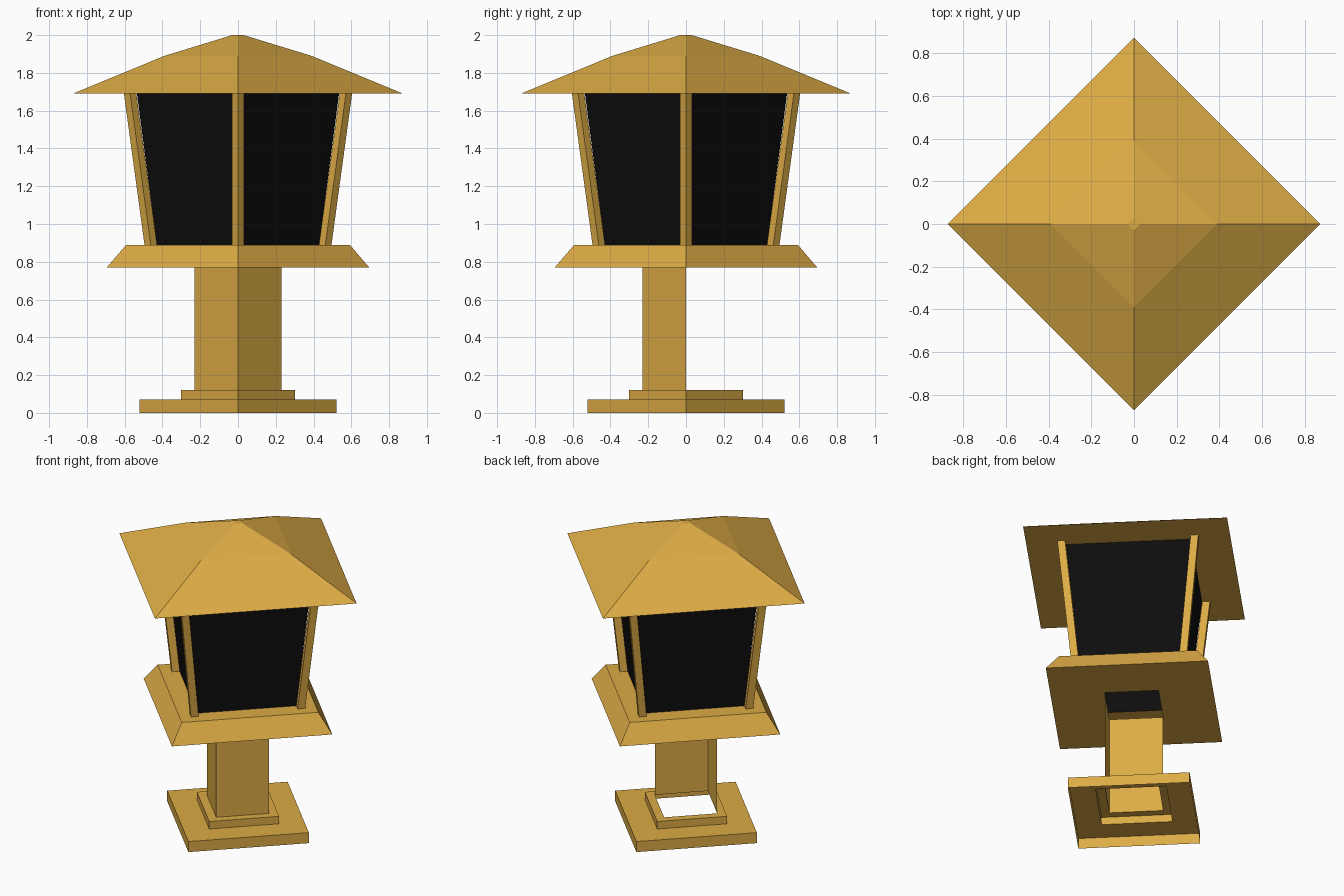
import bpy
from math import cos, sin, pi

if "Cube" in bpy.data.objects:
    bpy.data.objects.remove(bpy.data.objects["Cube"])


def material(name, colour):
    m = bpy.data.materials.new(name)
    m.diffuse_color = (*colour, 1)
    m.use_nodes = True
    m.node_tree.nodes["Principled BSDF"].inputs["Base Color"].default_value = m.diffuse_color
    return m


BRASS = material("brass", (0.72, 0.41, 0.06))
BLACK = material("black_glass", (0.004, 0.004, 0.004))


def square_loft(name, profile, mat, sides=(0, 1, 2, 3), cap=False, centres=None):
    """Loft a diamond-turned square through (radius, z) pairs."""
    centres = centres or [(0, 0)] * len(profile)
    verts = [(cx + r * cos(k * pi / 2), cy + r * sin(k * pi / 2), z)
             for (r, z), (cx, cy) in zip(profile, centres) for k in range(4)]
    faces = []
    for level in range(len(profile) - 1):
        a, b = 4 * level, 4 * level + 4
        for k in sides:
            n = (k + 1) % 4
            faces.append((a + k, a + n, b + n, b + k))
    if cap:
        top = 4 * (len(profile) - 1)
        faces.append((top, top + 1, top + 2, top + 3))
    mesh = bpy.data.meshes.new(name)
    mesh.from_pydata(verts, [], faces)
    mesh.materials.append(mat)
    obj = bpy.data.objects.new(name, mesh)
    bpy.context.collection.objects.link(obj)
    return obj


# Stepped foot, open underneath and through the middle
square_loft("base", [(0.522, 0), (0.522, 0.07), (0.303, 0.07),
                     (0.303, 0.12), (0.23, 0.12)], BRASS)

# Post: only the two front walls exist, the back is open
square_loft("post", [(0.23, 0.12), (0.23, 0.77)], BRASS, sides=(2, 3))

# Ledge with bevelled rim and a hole over the post
square_loft("ledge", [(0.23, 0.77), (0.695, 0.77), (0.592, 0.89),
                      (0.40, 0.89)], BRASS)

# Flared dark panes
square_loft("panes", [(0.43, 0.89), (0.535, 1.69)], BLACK)

# Leaning corner bars
for i in range(4):
    c, s = cos(i * pi / 2), sin(i * pi / 2)
    square_loft(f"corner_bar_{i + 1}", [(0.033, 0.89), (0.033, 1.69)], BRASS,
                centres=[(0.462 * c, 0.462 * s), (0.571 * c, 0.571 * s)])

# Two-pitch roof with flat underside and tiny flat tip
square_loft("roof", [(0.50, 1.69), (0.874, 1.69), (0.39, 1.89),
                     (0.03, 2.0)], BRASS, cap=True)
